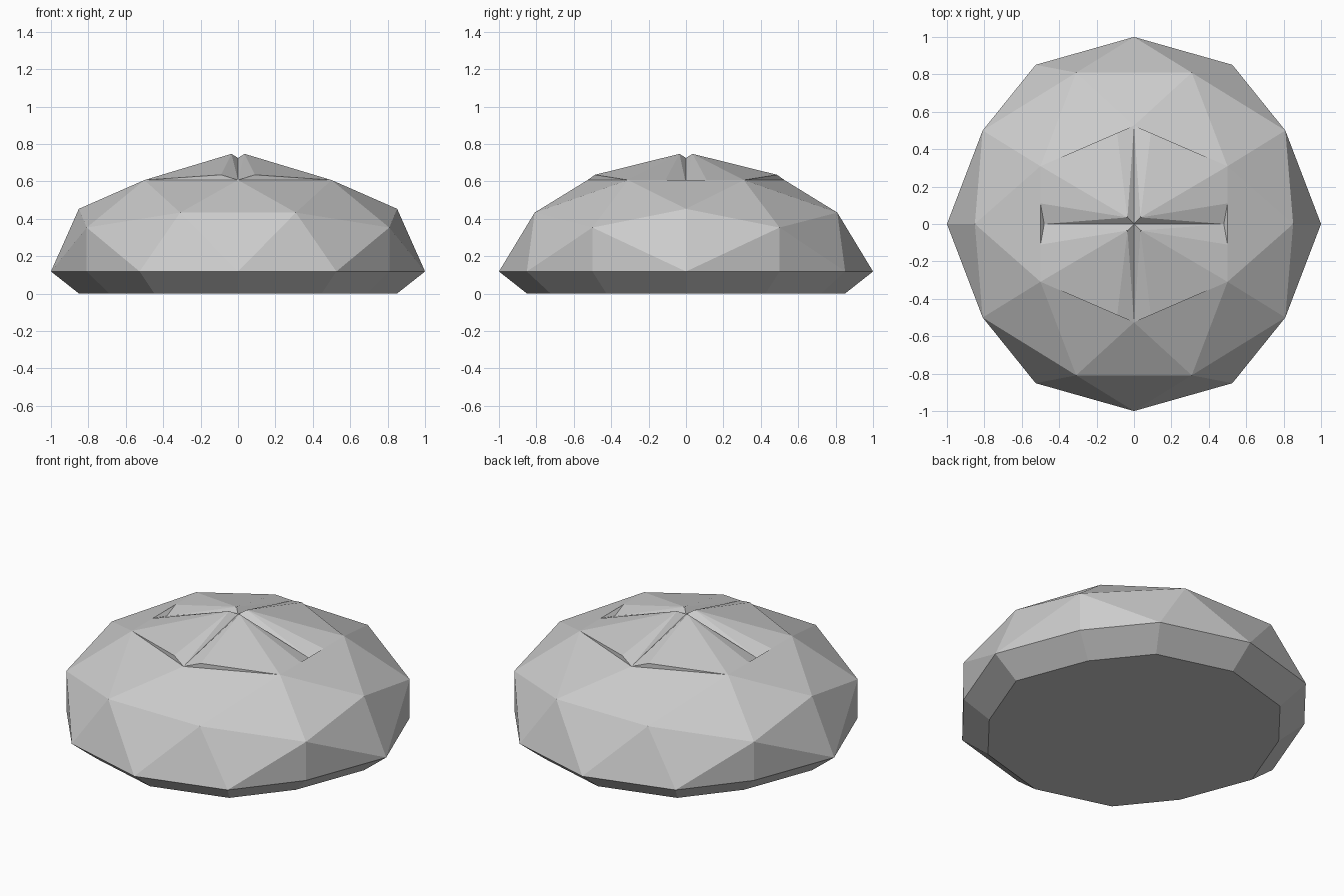
import bpy, bmesh
from itertools import product
from mathutils import Vector

if "Cube" in bpy.data.objects:
    bpy.data.objects.remove(bpy.data.objects["Cube"])

RIM, INSET = 0.118, 0.85
# unit-sphere height -> flattened height
HEIGHTS = {0.0: RIM, 0.309: 0.353, 0.5: 0.433, 0.526: 0.453,
           0.809: 0.607, 0.851: 0.607, 1.0: 0.757}


def dome_points():
    """Corners of a once-subdivided icosahedron, two-fold axis upright."""
    pts = set()
    for base in ((0.526, 0.851, 0), (1, 0, 0), (0.5, 0.309, 0.809)):
        for signs in product((1, -1), repeat=3):
            p = [b * s + 0.0 for b, s in zip(base, signs)]
            for k in range(3):
                pts.add(tuple(c + 0.0 for c in p[k:] + p[:k]))
    return pts


grey = bpy.data.materials.new("plain grey")
grey.use_nodes = True
colour = (0.6, 0.6, 0.6, 1)
grey.diffuse_color = colour
grey.node_tree.nodes["Principled BSDF"].inputs["Base Color"].default_value = colour

bm = bmesh.new()
for p in dome_points():
    bm.verts.new(p)
bmesh.ops.convex_hull(bm, input=bm.verts[:])

# Keep the upper half and squash it
bmesh.ops.bisect_plane(bm, geom=bm.verts[:] + bm.edges[:] + bm.faces[:], dist=0.001,
                       plane_co=(0, 0, 0), plane_no=(0, 0, -1), clear_outer=True)
for v in bm.verts:
    v.co.z = HEIGHTS[min(HEIGHTS, key=lambda h: abs(h - v.co.z))]

# Chamfered foot and flat underside
rim = [e for e in bm.edges if e.is_boundary]
foot = bmesh.ops.extrude_edge_only(bm, edges=rim)["geom"]
for v in (g for g in foot if isinstance(g, bmesh.types.BMVert)):
    v.co = Vector((v.co.x * INSET, v.co.y * INSET, 0))
bmesh.ops.contextual_create(bm, geom=[e for e in foot if isinstance(e, bmesh.types.BMEdge)
                                      and all(v.co.z < 0.01 for v in e.verts)])

# Open the crown and rebuild it with four pinched grooves
apex = max(bm.verts, key=lambda v: v.co.z)
bmesh.ops.delete(bm, geom=[apex], context='VERTS')


def face(*points):
    bm.faces.new([bm.verts.new(p) for p in points])


hub = (0, 0, 0.725)
for sx, sy in product((1, -1), repeat=2):
    corner = (0.5 * sx, 0.309 * sy, 0.607)
    lip_y = (0.09 * sx, 0.487 * sy, 0.635)
    lip_x = (0.5 * sx, 0.11 * sy, 0.607)
    peak = (0.035 * sx, 0.035 * sy, 0.747)
    end_y = (0, 0.526 * sy, 0.607)
    low_x = (0.48 * sx, 0, 0.585)
    end_x = (0.5 * sx, 0, 0.607)
    face(corner, lip_y, peak)
    face(corner, peak, lip_x)
    face(corner, end_y, lip_y)
    for lip, low in ((lip_y, end_y), (lip_x, low_x)):
        face(lip, low, peak)
        face(low, hub, peak)
    face(lip_x, low_x, end_x)

bmesh.ops.remove_doubles(bm, verts=bm.verts[:], dist=0.003)
bmesh.ops.recalc_face_normals(bm, faces=bm.faces[:])

mesh = bpy.data.meshes.new("bun")
bm.to_mesh(mesh)
bm.free()
mesh.materials.append(grey)
bun = bpy.data.objects.new("bun", mesh)
bpy.context.collection.objects.link(bun)
